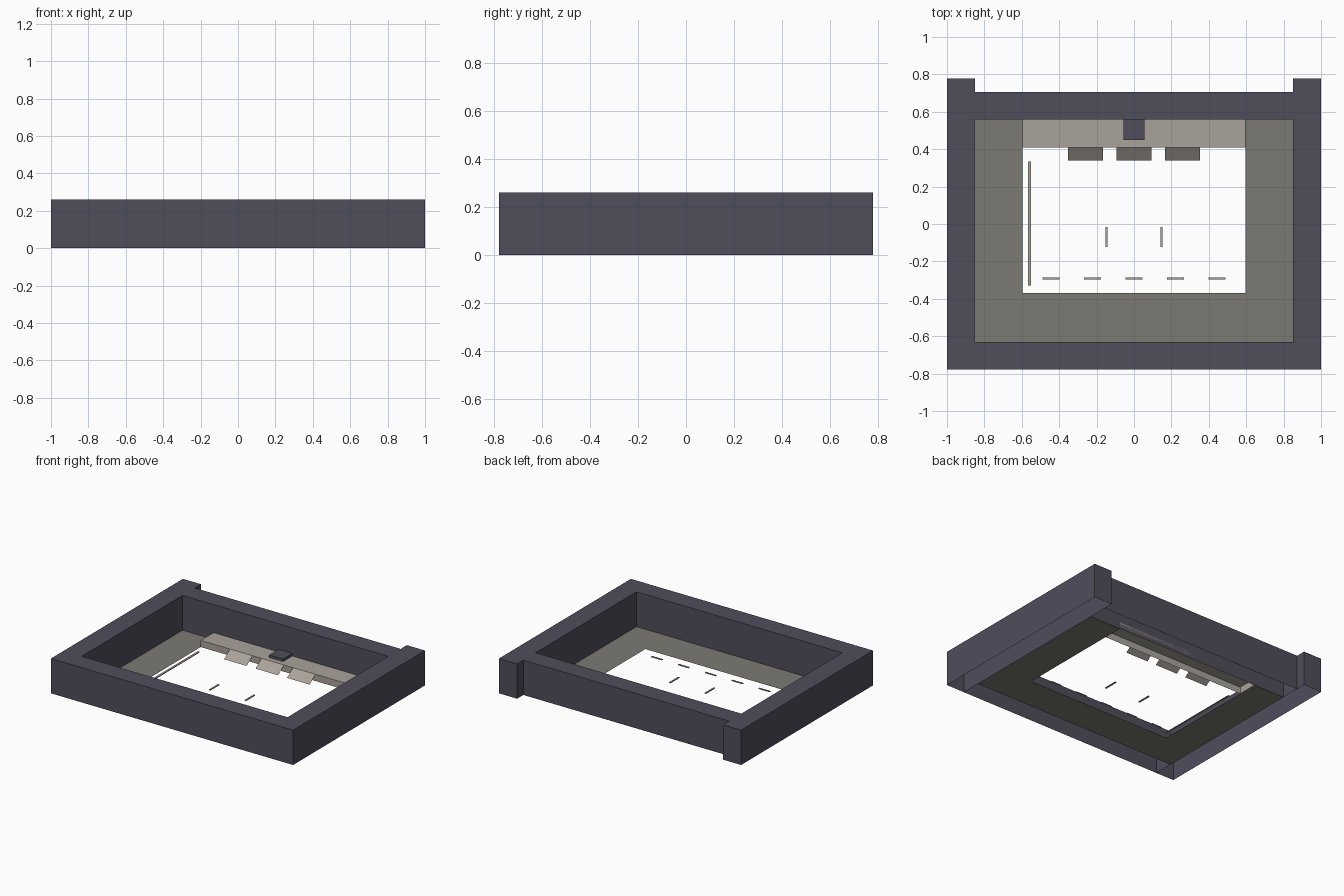
import bpy
import bmesh

cube = bpy.data.objects.get("Cube")
if cube:
    bpy.data.objects.remove(cube, do_unlink=True)


def material(name, rgb):
    m = bpy.data.materials.new(name)
    m.use_nodes = True
    m.diffuse_color = (*rgb, 1)
    m.node_tree.nodes["Principled BSDF"].inputs["Base Color"].default_value = (*rgb, 1)
    return m


SLATE = material("slate purple", (0.08, 0.075, 0.105))
FLOOR = material("grey floor", (0.2, 0.193, 0.17))
STONE = material("pale stone", (0.4, 0.365, 0.33))


def finish(name, bm, mat):
    mesh = bpy.data.meshes.new(name)
    bm.to_mesh(mesh)
    bm.free()
    mesh.materials.append(mat)
    obj = bpy.data.objects.new(name, mesh)
    bpy.context.collection.objects.link(obj)
    return obj


def shell(name, xs, ys, zs, mat):
    """Box with an open bottom."""
    bm = bmesh.new()
    bmesh.ops.create_cube(bm, size=1)
    for v in bm.verts:
        v.co = [lim[int(c > 0)] for lim, c in zip((xs, ys, zs), v.co)]
    bottom = [f for f in bm.faces if f.normal.z < -0.5]
    bmesh.ops.delete(bm, geom=bottom, context='FACES_ONLY')
    return finish(name, bm, mat)


def sheet(name, points, mat):
    """Single flat face through a few points."""
    bm = bmesh.new()
    bm.faces.new([bm.verts.new(p) for p in points])
    return finish(name, bm, mat)


# Sizes of the surrounding walls, the floor opening and the raised platform
OUT, IN, HOLE = 1.0, 0.85, 0.595
FRONT, FRONT_IN, HOLE_FRONT = -0.778, -0.63, -0.37
STAGE, BACK_IN, BACK, POST = 0.41, 0.56, 0.705, 0.778
TOP, STAGE_TOP = 0.26, 0.05

# Walls: the side walls run past the back wall as short posts
shell("left_wall", (IN, OUT), (FRONT, POST), (0, TOP), SLATE)
shell("right_wall", (-OUT, -IN), (FRONT, POST), (0, TOP), SLATE)
shell("front_wall", (-IN, IN), (FRONT, FRONT_IN), (0, TOP), SLATE)
shell("back_wall", (-IN, IN), (BACK_IN, BACK), (0, TOP), SLATE)

# U-shaped floor
outline = [(-IN, FRONT_IN), (IN, FRONT_IN), (IN, BACK_IN), (HOLE, BACK_IN),
           (HOLE, HOLE_FRONT), (-HOLE, HOLE_FRONT), (-HOLE, BACK_IN), (-IN, BACK_IN)]
sheet("floor", [(x, y, 0) for x, y in outline], FLOOR)

# Raised platform with a small block against the back wall
shell("platform", (-HOLE, HOLE), (STAGE, BACK_IN), (0, STAGE_TOP), STONE)
shell("platform_block", (-0.057, 0.057), (0.45, BACK_IN), (STAGE_TOP, 0.07), SLATE)

# Ramps down from the platform
for name, x in (("right", -0.26), ("middle", 0), ("left", 0.26)):
    a, b = x - 0.093, x + 0.093
    sheet(name + "_ramp", [(a, 0.34, 0), (b, 0.34, 0),
                           (b, STAGE, STAGE_TOP), (a, STAGE, STAGE_TOP)], STONE)

# Thin strips lying in the opening
shell("long_strip", (-0.566, -0.551), (-0.33, 0.335), (0, 0.006), STONE)
for side, x in (("right", -0.147), ("left", 0.147)):
    shell(side + "_short_strip", (x - 0.006, x + 0.006), (-0.123, -0.017), (0, 0.006), STONE)
for i in range(5):
    x = (i - 2) * 0.222
    shell(f"front_strip_{i + 1}", (x - 0.045, x + 0.045), (-0.297, -0.286), (0, 0.006), STONE)
